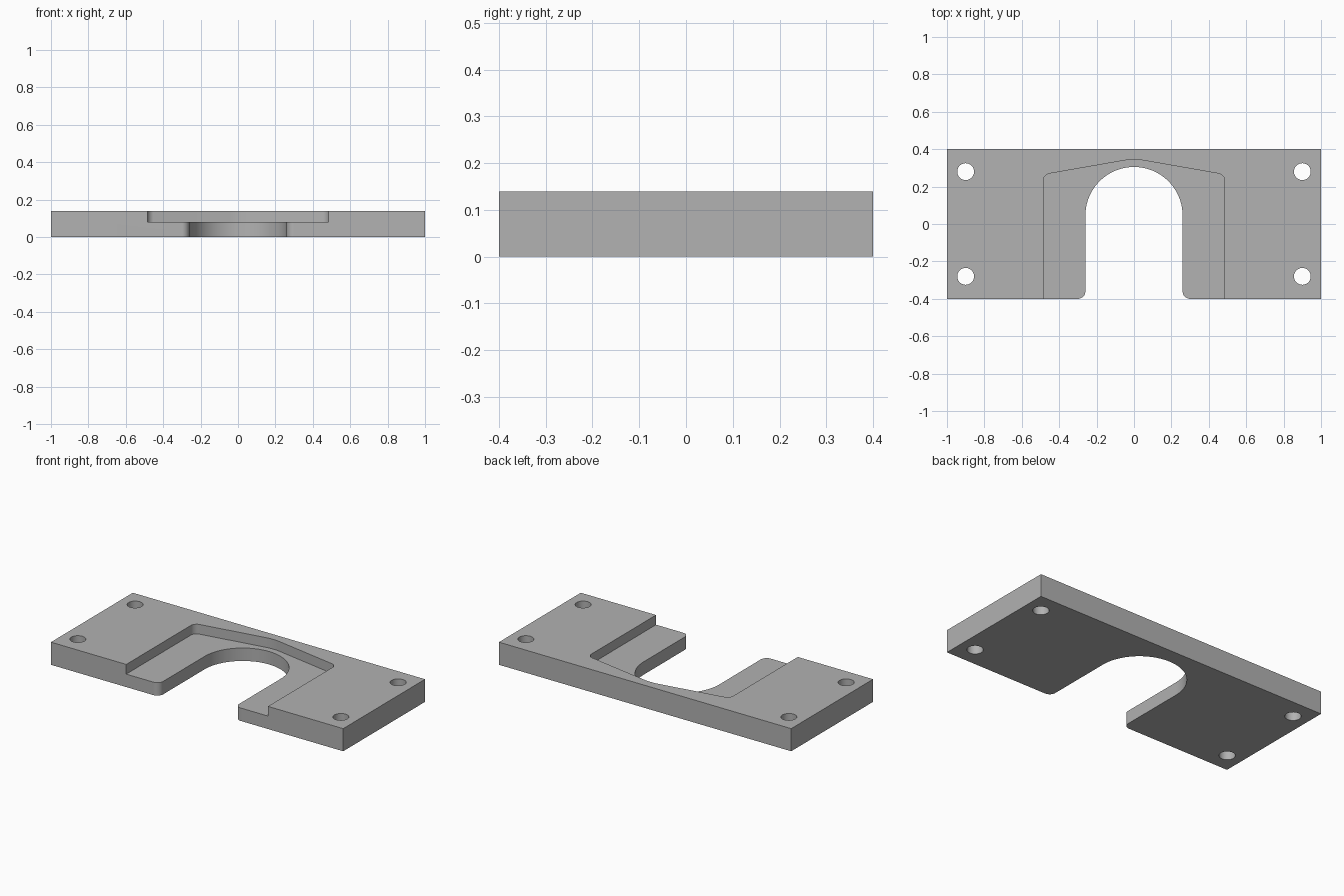
import bpy
import bmesh
import math
from mathutils import Vector

cube = bpy.data.objects.get("Cube")
if cube:
    bpy.data.objects.remove(cube, do_unlink=True)

THICK, FLOOR = 0.14, 0.08
HALF_X, HALF_Y = 1.0, 0.4

grey = bpy.data.materials.new("plate grey")
grey.use_nodes = True
colour = (0.445, 0.445, 0.445, 1)
grey.diffuse_color = colour
grey.node_tree.nodes["Principled BSDF"].inputs["Base Color"].default_value = colour


def fillet(corners, steps=20):
    """Round each (x, y, radius) corner of a closed outline."""
    out = []
    for i, (x, y, r) in enumerate(corners):
        p = Vector((x, y))
        if r == 0:
            out.append(p)
            continue
        a = (Vector(corners[i - 1][:2]) - p).normalized()
        b = (Vector(corners[(i + 1) % len(corners)][:2]) - p).normalized()
        half = a.angle(b) / 2
        centre = p + (a + b).normalized() * (r / math.sin(half))
        start = p + a * (r / math.tan(half)) - centre
        end = p + b * (r / math.tan(half)) - centre
        sweep = math.pi - 2 * half
        for k in range(steps + 1):
            t = k / steps
            q = centre + (start * math.sin((1 - t) * sweep)
                          + end * math.sin(t * sweep)) / math.sin(sweep)
            if not out or (q - out[-1]).length > 1e-4:
                out.append(q)
    return out


def mirrored(right):
    """Close a right-hand outline with its mirror image."""
    return right + [(-x, y, r) for x, y, r in reversed(right) if x > 0]


def prism(name, outline, z0, z1):
    bm = bmesh.new()
    face = bm.faces.new([bm.verts.new((p.x, p.y, z0)) for p in outline])
    top = bmesh.ops.extrude_face_region(bm, geom=[face])["geom"]
    bmesh.ops.translate(bm, vec=(0, 0, z1 - z0),
                        verts=[g for g in top if isinstance(g, bmesh.types.BMVert)])
    bmesh.ops.recalc_face_normals(bm, faces=bm.faces)
    mesh = bpy.data.meshes.new(name)
    bm.to_mesh(mesh)
    bm.free()
    mesh.materials.append(grey)
    obj = bpy.data.objects.new(name, mesh)
    bpy.context.collection.objects.link(obj)
    return obj


# Plate with the round-ended slot open to the front
slot_w, slot_top = 0.26, 0.305
plate = prism("mounting_plate", fillet(mirrored([
    (0, slot_top, 0), (slot_w, slot_top, slot_w), (slot_w, -HALF_Y, 0.04),
    (HALF_X, -HALF_Y, 0), (HALF_X, HALF_Y, 0)])), 0, THICK)

# Shallow pocket with a gently peaked back wall
cutters = [prism("pocket_cutter", fillet(mirrored([
    (0, 0.349, 0.3), (0.485, 0.264, 0.04), (0.485, -0.6, 0)])), FLOOR, THICK + 0.1)]

# Four corner screw holes
for sx in (-1, 1):
    for sy in (-1, 1):
        ring = [Vector((0.9 * sx + 0.045 * math.cos(a), 0.28 * sy + 0.045 * math.sin(a)))
                for a in (math.tau * k / 48 for k in range(48))]
        cutters.append(prism("screw_hole_cutter", ring, -0.1, THICK + 0.1))

# Cut, then discard the cutters
bpy.context.view_layer.objects.active = plate
for cutter in cutters:
    cutter.hide_render = True
    mod = plate.modifiers.new("cut", 'BOOLEAN')
    mod.operation = 'DIFFERENCE'
    mod.solver = 'EXACT'
    mod.object = cutter
    bpy.ops.object.modifier_apply(modifier=mod.name)
    bpy.data.objects.remove(cutter, do_unlink=True)

bpy.ops.object.select_all(action='DESELECT')
plate.select_set(True)
bpy.ops.object.shade_smooth_by_angle(angle=math.radians(30))
